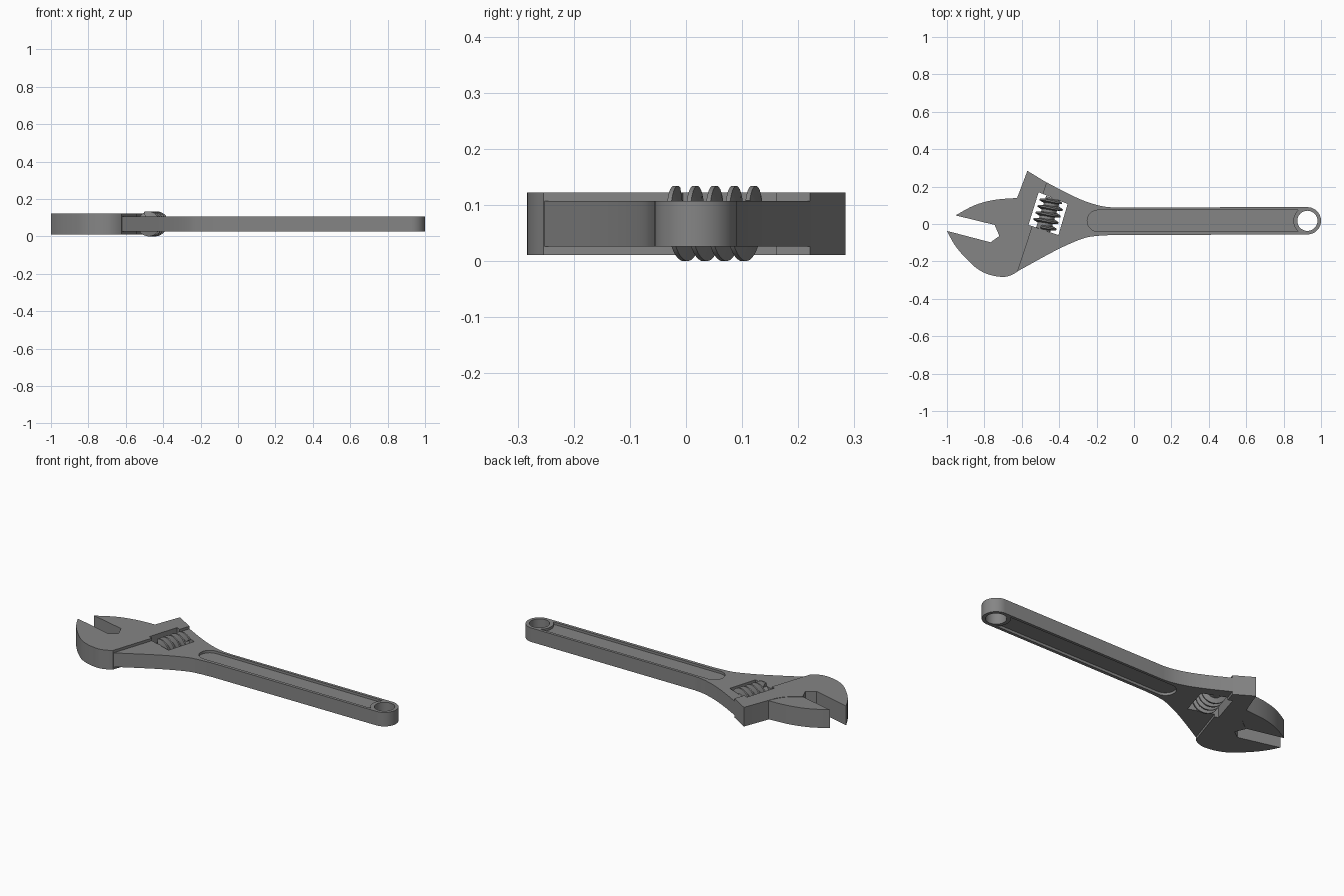
import bpy, bmesh, math
from mathutils import Vector, Matrix

if "Cube" in bpy.data.objects:
    bpy.data.objects.remove(bpy.data.objects["Cube"])

MID = 0.067
steel = bpy.data.materials.new("dark_steel")
steel.diffuse_color = (.235, .235, .235, 1)
steel.use_nodes = True
steel.node_tree.nodes["Principled BSDF"].inputs["Base Color"].default_value = steel.diffuse_color


def finish(name, bm):
    bmesh.ops.recalc_face_normals(bm, faces=bm.faces)
    me = bpy.data.meshes.new(name)
    bm.to_mesh(me)
    bm.free()
    me.materials.append(steel)
    ob = bpy.data.objects.new(name, me)
    bpy.context.collection.objects.link(ob)
    return ob


def prism(name, pts, z0, z1):
    bm = bmesh.new()
    face = bm.faces.new([bm.verts.new((x, y, z0)) for x, y in pts])
    new = bmesh.ops.extrude_face_region(bm, geom=[face])["geom"]
    bmesh.ops.translate(bm, vec=(0, 0, z1 - z0),
                        verts=[v for v in new if isinstance(v, bmesh.types.BMVert)])
    return finish(name, bm)


def arc(cx, cy, r, a0, a1, n=16):
    return [(cx + r * math.cos(math.radians(a0 + (a1 - a0) * i / n)),
             cy + r * math.sin(math.radians(a0 + (a1 - a0) * i / n))) for i in range(n + 1)]


def spline(pts, n=4):
    # smooth curve through the given points
    p = [Vector(q) for q in [pts[0]] + pts + [pts[-1]]]
    out = []
    for a, b, c, d in zip(p, p[1:], p[2:], p[3:]):
        for i in range(n):
            t = i / n
            out.append(tuple(0.5 * (2 * b + (c - a) * t + (2 * a - 5 * b + 4 * c - d) * t * t
                                    + (3 * b - a - 3 * c + d) * t ** 3)))
    return out + [pts[-1]]


def boolean(target, other, op):
    mod = target.modifiers.new("bool", 'BOOLEAN')
    mod.operation, mod.object, mod.solver = op, other, 'EXACT'
    bpy.context.view_layer.objects.active = target
    bpy.ops.object.modifier_apply(modifier=mod.name)
    bpy.data.objects.remove(other)


def smooth(ob):
    bpy.ops.object.select_all(action='DESELECT')
    ob.select_set(True)
    bpy.context.view_layer.objects.active = ob
    bpy.ops.object.shade_smooth_by_angle(angle=math.radians(30))


# handle flaring into the head
lower = spline([(-.621, -.252), (-.414, -.139), (-.28, -.08), (-.21, -.065), (-.12, -.059)])
upper = spline([(-.12, .089), (-.18, .097), (-.265, .123), (-.36, .166), (-.466, .222)])
body = prism("wrench_body", [(-.64, -.22)] + lower + arc(.927, .017, .073, -90, 90, 24)
             + upper + [(-.5, .21)], .026, .107)

# thicker head with the fixed jaw
outer = spline([(-1, -.037), (-.96, -.11), (-.906, -.176), (-.837, -.24),
                (-.77, -.272), (-.70, -.283), (-.655, -.273), (-.622, -.254)])
seat_edge = [(-.64, .10), (-.665, .06), (-.70, .028), (-.745, -.005)]
head = prism("head", outer + [(-.466, .221), (-.57, .284)] + seat_edge
             + [(-.72, -.064), (-.767, -.098)], .011, .122)
boolean(body, head, 'UNION')

# worm window, hanging hole, and a shallow panel on both faces of the handle
window = [(-.51, .17), (-.355, .107), (-.404, -.059), (-.564, -.005)]
boolean(body, prism("window_cutter", window, -.1, .3), 'DIFFERENCE')
boolean(body, prism("hole_cutter", arc(.927, .017, .054, 0, 348.75, 31), -.1, .3), 'DIFFERENCE')
panel = arc(-.193, .017, .057, 90, 270) + arc(.927, .017, .075, 229, 131)
for z0, z1 in ((.093, .2), (-.1, .041)):
    boolean(body, prism("panel_cutter", panel, z0, z1), 'DIFFERENCE')
smooth(body)

# sliding jaw, a hair thinner than the head so its seam reads
jaw_top = spline([(-.954, .046), (-.853, .10), (-.746, .129), (-.624, .139)])
jaw = prism("sliding_jaw", jaw_top + seat_edge, .013, .120)
smooth(jaw)

# adjusting worm: core plus helical thread along the tilted head axis
tilt = Matrix.Translation((-.459, .053, MID)) @ \
    Vector((0, 0, 1)).rotation_difference(Vector((.303, .953, 0))).to_matrix().to_4x4()
bm = bmesh.new()
bmesh.ops.create_cone(bm, cap_ends=True, segments=32, radius1=.04, radius2=.04, depth=.178)
PITCH, TURNS, SEG = .0365, 4.2, 36
profile = [(.035, -.012), (.067, -.004), (.067, .004), (.035, .012)]
rings = []
steps = int(TURNS * SEG)
d = tilt.inverted().to_3x3() @ Vector((0, 0, 1))
start = math.atan2(d.y, d.x) - .3
for i in range(steps + 1):
    a = start + 2 * math.pi * i / SEG
    s = PITCH * (i - steps / 2) / SEG
    rings.append([bm.verts.new((r * math.cos(a), r * math.sin(a), s + h)) for r, h in profile])
for p, q in zip(rings, rings[1:]):
    for k in range(4):
        bm.faces.new((p[k], p[(k + 1) % 4], q[(k + 1) % 4], q[k]))
bm.faces.new(rings[0])
bm.faces.new(rings[-1][::-1])
bm.transform(tilt)
smooth(finish("adjusting_worm", bm))
